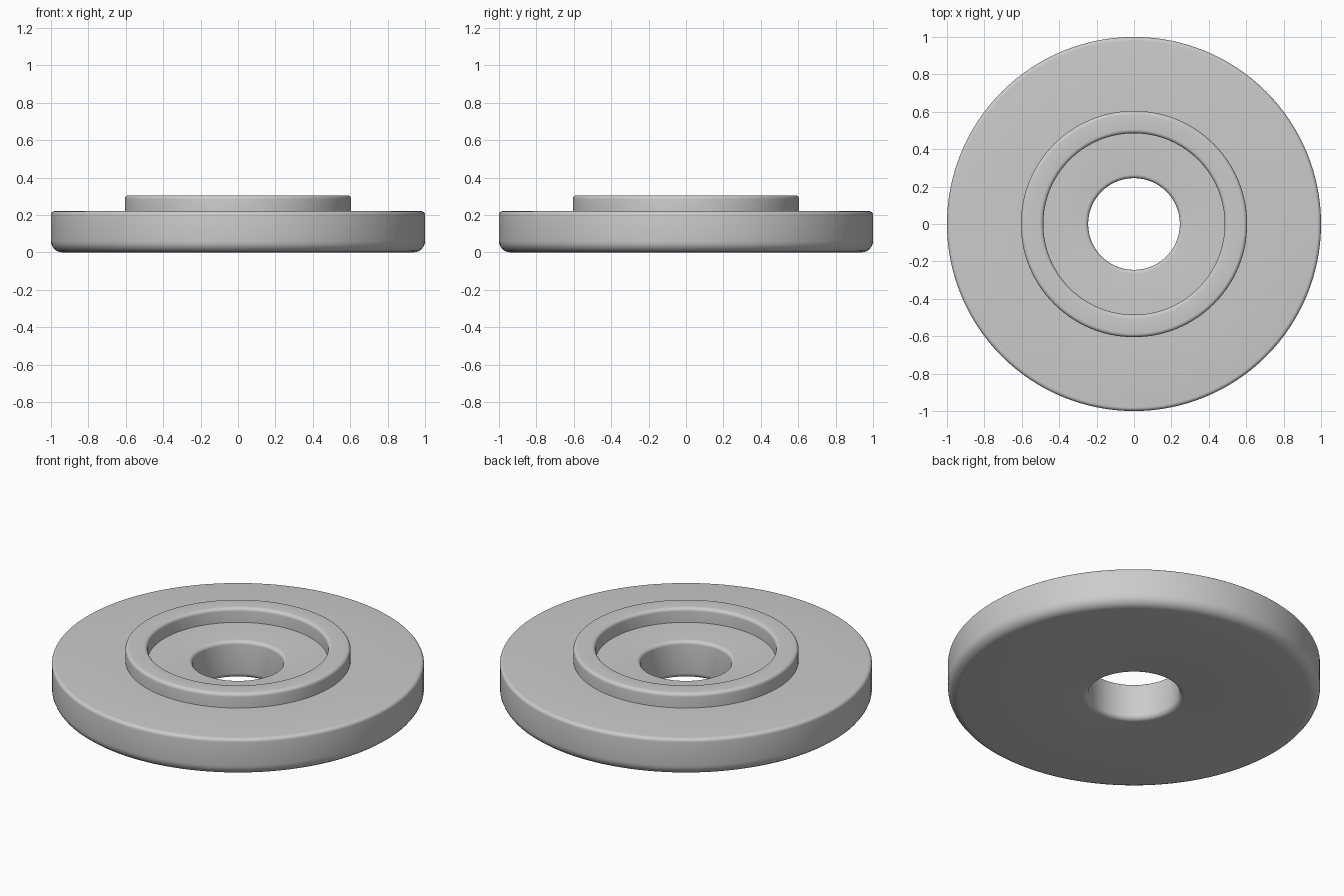
import bpy
import bmesh
import math
from mathutils import Vector

if "Cube" in bpy.data.objects:
    bpy.data.objects.remove(bpy.data.objects["Cube"], do_unlink=True)

SIDES = 128
ARC_STEPS = 6

# One plain grey metal
grey = bpy.data.materials.new("grey metal")
grey.use_nodes = True
grey.diffuse_color = (0.6, 0.6, 0.6, 1)
grey.node_tree.nodes["Principled BSDF"].inputs["Base Color"].default_value = (0.6, 0.6, 0.6, 1)


def rounded_profile(corners):
    """Closed outline of (radius, height, fillet) corners, with arcs at the fillets."""
    points = []
    for i, (r, z, fillet) in enumerate(corners):
        here = Vector((r, z))
        if fillet == 0:
            points.append(here)
            continue
        before = Vector(corners[i - 1][:2])
        after = Vector(corners[(i + 1) % len(corners)][:2])
        u = (before - here).normalized()
        v = (after - here).normalized()
        for k in range(ARC_STEPS + 1):
            a = math.pi / 2 * k / ARC_STEPS
            points.append(here + fillet * (u * (1 - math.sin(a)) + v * (1 - math.cos(a))))
    return points


def lathe(name, corners):
    """Turn a closed outline around the z axis."""
    bm = bmesh.new()
    profile = rounded_profile(corners)
    rings = []
    for s in range(SIDES):
        a = 2 * math.pi * s / SIDES
        rings.append([bm.verts.new((p.x * math.cos(a), p.x * math.sin(a), p.y)) for p in profile])
    for s, ring in enumerate(rings):
        following = rings[(s + 1) % SIDES]
        for i in range(len(ring)):
            j = (i + 1) % len(ring)
            bm.faces.new((ring[i], following[i], following[j], ring[j]))
    bmesh.ops.recalc_face_normals(bm, faces=bm.faces)
    mesh = bpy.data.meshes.new(name)
    bm.to_mesh(mesh)
    bm.free()
    mesh.materials.append(grey)
    obj = bpy.data.objects.new(name, mesh)
    bpy.context.collection.objects.link(obj)
    bpy.ops.object.select_all(action="DESELECT")
    obj.select_set(True)
    bpy.context.view_layer.objects.active = obj
    bpy.ops.object.shade_smooth_by_angle(angle=math.radians(35))
    return obj


# Disc with a central bore and a raised collar, turned as one piece
lathe("collared_disc", [
    (0.245, 0.0, 0.03),     # bore, lower edge
    (1.0, 0.0, 0.06),       # rim, lower edge
    (1.0, 0.22, 0.02),      # rim, upper edge
    (0.605, 0.22, 0),       # collar foot, outside
    (0.605, 0.305, 0.02),   # collar top, outside
    (0.485, 0.305, 0.02),   # collar top, inside
    (0.485, 0.22, 0),       # collar foot, inside
    (0.245, 0.22, 0.02),    # bore, upper edge
])
